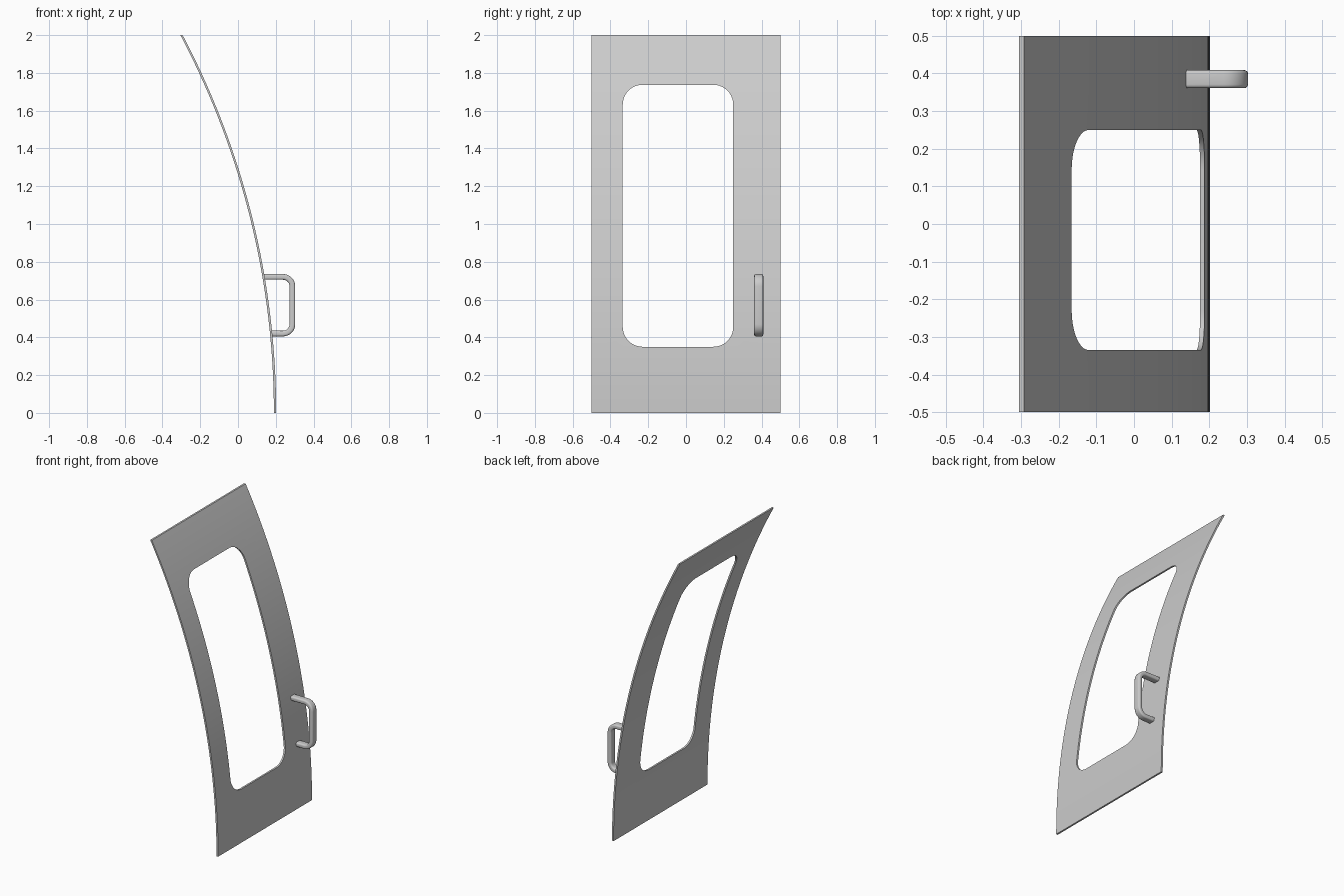
import bpy, bmesh
from math import sin, cos, pi, sqrt
from mathutils import Vector

if "Cube" in bpy.data.objects:
    bpy.data.objects.remove(bpy.data.objects["Cube"])


def make_object(name, bm):
    bmesh.ops.recalc_face_normals(bm, faces=bm.faces)
    me = bpy.data.meshes.new(name)
    bm.to_mesh(me)
    bm.free()
    ob = bpy.data.objects.new(name, me)
    bpy.context.collection.objects.link(ob)
    return ob


def loft(name, rings):
    # Joins equal-length rings of points and caps both ends
    bm = bmesh.new()
    vs = [[bm.verts.new(p) for p in r] for r in rings]
    n = len(vs[0])
    for a, b in zip(vs, vs[1:]):
        for i in range(n):
            j = (i + 1) % n
            bm.faces.new((a[i], a[j], b[j], b[i]))
    bm.faces.new(vs[0])
    bm.faces.new(vs[-1])
    return make_object(name, bm)


def rounded_rect(u0, u1, v0, v1, r, seg):
    pts = []
    corners = [(u1 - r, v1 - r), (u0 + r, v1 - r), (u0 + r, v0 + r), (u1 - r, v0 + r)]
    for k, (cu, cv) in enumerate(corners):
        for i in range(seg + 1):
            a = pi / 2 * (k + i / seg)
            pts.append((cu + r * cos(a), cv + r * sin(a)))
    return pts


def smooth(ob):
    bpy.ops.object.select_all(action='DESELECT')
    ob.select_set(True)
    bpy.context.view_layer.objects.active = ob
    bpy.ops.object.shade_smooth_by_angle(angle=pi / 6)


# Curved door panel: arc profile swept across y
R, THICK, STEPS = 4.288, 0.012, 40


def door_x(z):
    return 0.202 - (R - sqrt(R * R - z * z))


zs = [2 * i / STEPS for i in range(STEPS + 1)]
panel = loft("door_panel", [
    [(door_x(z) - t, y, z) for t, y in ((0, -0.5), (0, 0.5), (THICK, 0.5), (THICK, -0.5))]
    for z in zs])

# Window opening
outline = rounded_rect(-0.335, 0.25, 0.35, 1.737, 0.105, 10)
cutter = loft("window_cutter", [[(x, y, z) for y, z in outline] for x in (-0.6, 0.6)])
cutter.hide_render = True
mod = panel.modifiers.new("window", 'BOOLEAN')
mod.operation = 'DIFFERENCE'
mod.solver = 'EXACT'
mod.object = cutter
bpy.context.view_layer.objects.active = panel
bpy.ops.object.modifier_apply(modifier="window")
bpy.data.objects.remove(cutter)
smooth(panel)

# Pull handle: rounded bar swept along a C-shaped path in the xz plane
section = rounded_rect(-0.015, 0.015, -0.024, 0.024, 0.010, 4)
X, Z0, Z1, RAD, Y = 0.288, 0.42, 0.72, 0.05, 0.385
path = [(0.174, Z0, -pi / 2)]
for cz, start in ((Z0 + RAD, -pi / 2), (Z1 - RAD, 0)):
    for i in range(9):
        a = start + pi / 2 * i / 8
        path.append((X - RAD + RAD * cos(a), cz + RAD * sin(a), a))
path.append((0.136, Z1, pi / 2))
handle = loft("pull_handle", [
    [Vector((x + u * cos(a), Y + v, z + u * sin(a))) for u, v in section]
    for x, z, a in path])
smooth(handle)
